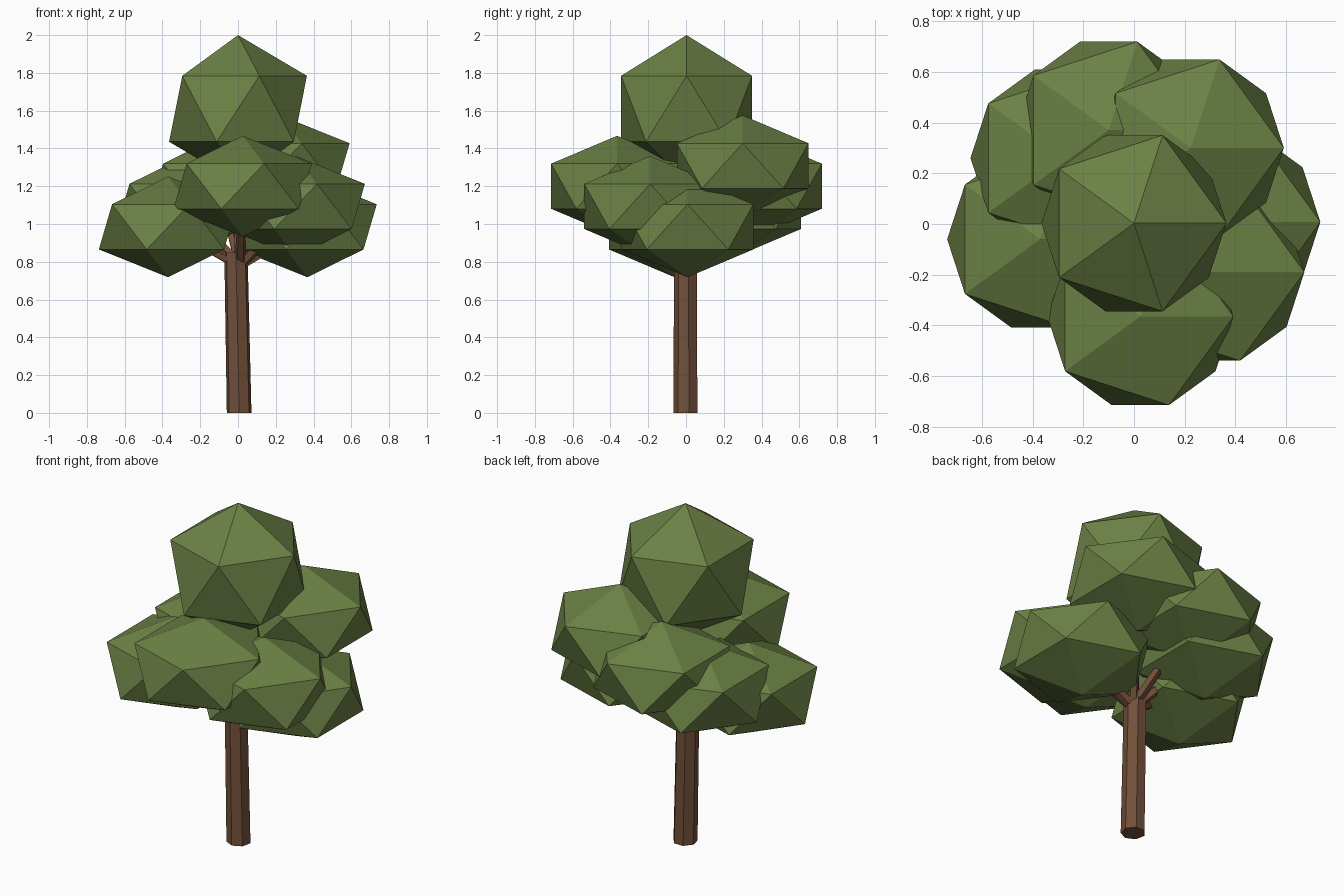
import bpy
from mathutils import Vector

if "Cube" in bpy.data.objects:
    bpy.data.objects.remove(bpy.data.objects["Cube"])


def material(name, color):
    m = bpy.data.materials.new(name)
    m.diffuse_color = (*color, 1)
    m.use_nodes = True
    m.node_tree.nodes["Principled BSDF"].inputs["Base Color"].default_value = m.diffuse_color
    return m


GREEN = material("leaf_green", (0.15, 0.22, 0.06))
BROWN = material("bark_brown", (0.17, 0.08, 0.043))


def finish(name, mat):
    o = bpy.context.object
    o.name = name
    o.data.materials.append(mat)
    return o


def foliage(name, center, r, rz):
    bpy.ops.mesh.primitive_ico_sphere_add(subdivisions=1, radius=1, location=center)
    finish(name, GREEN).scale = (r, r, rz)


def limb(name, a, b, r0, r1, sides):
    a, b = Vector(a), Vector(b)
    d = b - a
    bpy.ops.mesh.primitive_cone_add(vertices=sides, radius1=r0, radius2=r1,
                                    depth=d.length, location=(a + b) / 2,
                                    rotation=d.to_track_quat('Z', 'Y').to_euler())
    return finish(name, BROWN)


# Trunk: straight prism, sheared slightly so the foot stays flat
trunk = limb("trunk", (0, 0, 0), (0, 0, 0.85), 0.067, 0.063, 7)
for v in trunk.data.vertices:
    v.co.x += -0.006 if v.co.z < 0 else 0.011

# Leaf clumps: flattened icosahedra around the crown
clumps = {
    "left": (-0.37, -0.06, 0.985),
    "right": (0.368, 0.008, 0.985),
    "back_left": (-0.278, 0.26, 1.093),
    "front_right": (0.305, -0.19, 1.093),
    "front": (0.025, -0.365, 1.2),
    "back": (-0.10, 0.37, 1.2),
    "back_right": (0.224, 0.30, 1.308),
}
root = Vector((0.01, 0, 0.78))
for key, c in clumps.items():
    foliage("foliage_" + key, c, 0.41, 0.267)
    # Short branch reaching towards the clump
    limb("branch_" + key, root, root.lerp(Vector(c), 0.5), 0.03, 0.024, 5)

# Crown clump and the leader that carries it
foliage("foliage_top", (0, 0.003, 1.61), 0.408, 0.39)
limb("leader", (0.01, 0, 0.8), (0, 0, 1.3), 0.035, 0.025, 5)
